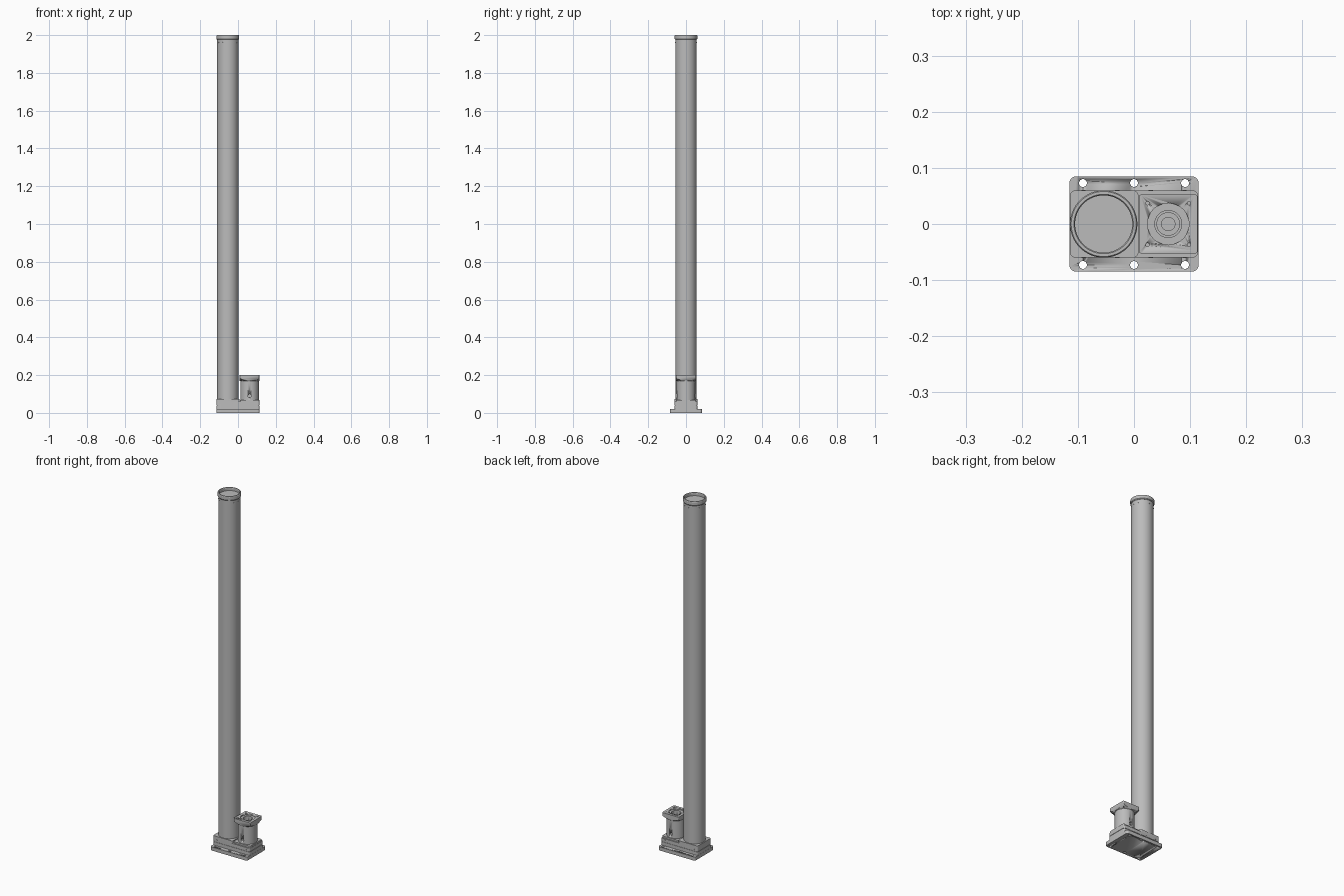
import bpy, bmesh
from math import cos, sin, pi, radians

cube = bpy.data.objects.get("Cube")
if cube:
    bpy.data.objects.remove(cube, do_unlink=True)

TUBE_X, MOTOR_X = -0.054, 0.061


def material(name, value):
    m = bpy.data.materials.new(name)
    m.use_nodes = True
    colour = (value, value, value, 1)
    m.diffuse_color = colour
    m.node_tree.nodes["Principled BSDF"].inputs["Base Color"].default_value = colour
    return m


grey = material("machined grey", 0.5)


def finish(name, bm):
    bmesh.ops.recalc_face_normals(bm, faces=bm.faces)
    mesh = bpy.data.meshes.new(name)
    bm.to_mesh(mesh)
    bm.free()
    mesh.materials.append(grey)
    ob = bpy.data.objects.new(name, mesh)
    bpy.context.collection.objects.link(ob)
    bpy.ops.object.select_all(action="DESELECT")
    bpy.context.view_layer.objects.active = ob
    ob.select_set(True)
    bpy.ops.object.shade_smooth_by_angle(angle=radians(30))
    return ob


def slab(name, x0, x1, half_y, z0, z1, corner):
    """Rectangular plate with rounded vertical corners."""
    bm = bmesh.new()
    cx, hx = (x0 + x1) / 2, (x1 - x0) / 2
    ring = []
    for q, (sx, sy) in enumerate([(1, 1), (-1, 1), (-1, -1), (1, -1)]):
        for k in range(7):
            a = (q + k / 6) * pi / 2
            ring.append(bm.verts.new((cx + sx * (hx - corner) + corner * cos(a),
                                      sy * (half_y - corner) + corner * sin(a), z0)))
    face = bm.faces.new(ring)
    up = bmesh.ops.extrude_face_region(bm, geom=[face])["geom"]
    bmesh.ops.translate(bm, vec=(0, 0, z1 - z0),
                        verts=[v for v in up if isinstance(v, bmesh.types.BMVert)])
    return finish(name, bm)


def lathe(name, x, y, profile, n=64):
    """Closed turned part; the profile runs from bottom axis to top axis."""
    bm = bmesh.new()
    rings = [[bm.verts.new((x + r * cos(2 * pi * i / n), y + r * sin(2 * pi * i / n), z))
              for i in range(n)] for r, z in profile]
    for a, b in zip(rings, rings[1:]):
        for i in range(n):
            j = (i + 1) % n
            bm.faces.new((a[i], a[j], b[j], b[i]))
    bm.faces.new(rings[0])
    bm.faces.new(rings[-1])
    return finish(name, bm)


def boolean(target, tool, operation):
    tool.hide_render = True
    tool.hide_set(True)
    mod = target.modifiers.new(operation.title(), "BOOLEAN")
    mod.operation = operation
    mod.solver = "EXACT"
    mod.object = tool


# Mounting plate with six through holes
plate = slab("mounting_plate", -0.115, 0.115, 0.085, 0, 0.02, 0.012)
for x in (-0.091, 0, 0.091):
    for y in (-0.073, 0.073):
        boolean(plate, lathe("plate_hole_cutter", x, y, [(0.007, -0.01), (0.007, 0.03)], 24),
                "DIFFERENCE")

# Stacked gear housing with narrow seams
slab("lower_housing", -0.114, 0.114, 0.06, 0.02, 0.039, 0.01)
slab("housing_seam", -0.112, 0.112, 0.058, 0.039, 0.042, 0.01)
slab("upper_housing", -0.114, 0.114, 0.06, 0.042, 0.06, 0.01)
slab("tube_seat", -0.114, 0.008, 0.06, 0.06, 0.073, 0.01)
slab("motor_seat", 0.010, 0.113, 0.053, 0.06, 0.069, 0.006)

# Housing side screws
for x in (-0.09, -0.03, 0.03, 0.09):
    for side in (-1, 1):
        screw = lathe("housing_screw", 0, 0, [(0.004, 0), (0.004, 0.002)], 16)
        screw.rotation_euler.x = -side * pi / 2
        screw.location = (x, side * 0.059, 0.051)

# Long tube and its open end collar
lathe("tube", TUBE_X, 0, [(0.056, 0.07), (0.056, 1.982)])
lathe("end_collar", TUBE_X, 0, [(0.057, 1.976), (0.060, 1.98), (0.060, 1.997),
                               (0.058, 2.0), (0.053, 2.0), (0.051, 1.997), (0.051, 1.983)])
for i in range(12):
    a = 2 * pi * i / 12
    screw = lathe("collar_screw", 0, 0, [(0.003, 0), (0.003, 0.0015)], 12)
    screw.rotation_euler = (0, pi / 2, a)
    screw.location = (TUBE_X + 0.0555 * cos(a), 0.0555 * sin(a), 1.96)

# Motor adapter: round neck carrying a square flange with conical underside
neck = lathe("adapter_neck", MOTOR_X, 0, [(0.049, 0.065), (0.049, 0.17)])
flange = slab("adapter_flange", MOTOR_X - 0.052, MOTOR_X + 0.052, 0.053, 0.16, 0.2, 0.005)
boolean(flange, lathe("flange_cone", MOTOR_X, 0,
                      [(0.047, 0.155), (0.049, 0.168), (0.076, 0.184), (0.076, 0.21)]),
        "INTERSECT")

# Stepped bore with a coupling hub inside
boolean(flange, lathe("flange_bore", MOTOR_X, 0,
                      [(0.024, 0.15), (0.024, 0.194), (0.037, 0.194), (0.037, 0.21)]),
        "DIFFERENCE")
boolean(neck, lathe("neck_bore", MOTOR_X, 0, [(0.024, 0.12), (0.024, 0.18)]), "DIFFERENCE")
lathe("coupling_hub", MOTOR_X, 0, [(0.021, 0.115), (0.021, 0.16), (0.012, 0.16), (0.012, 0.14)], 40)

# Flange corner holes and socket screws
for sx in (-1, 1):
    for sy in (-1, 1):
        boolean(flange, lathe("corner_hole_cutter", MOTOR_X + sx * 0.037, sy * 0.037,
                              [(0.003, 0.15), (0.003, 0.21)], 16), "DIFFERENCE")
for i in range(4):
    a = i * pi / 2
    lathe("flange_screw", MOTOR_X + 0.044 * cos(a), 0.044 * sin(a),
          [(0.006, 0.195), (0.006, 0.2), (0.0035, 0.2), (0.0035, 0.197)], 20)

# Clamp access ports at the front and back of the neck
for side in (-1, 1):
    port = lathe("access_port_cutter", 0, 0, [(0.009, 0), (0.009, 0.03)], 24)
    port.rotation_euler.x = -side * pi / 2
    port.location = (MOTOR_X, side * 0.04, 0.09)
    boolean(neck, port, "DIFFERENCE")
